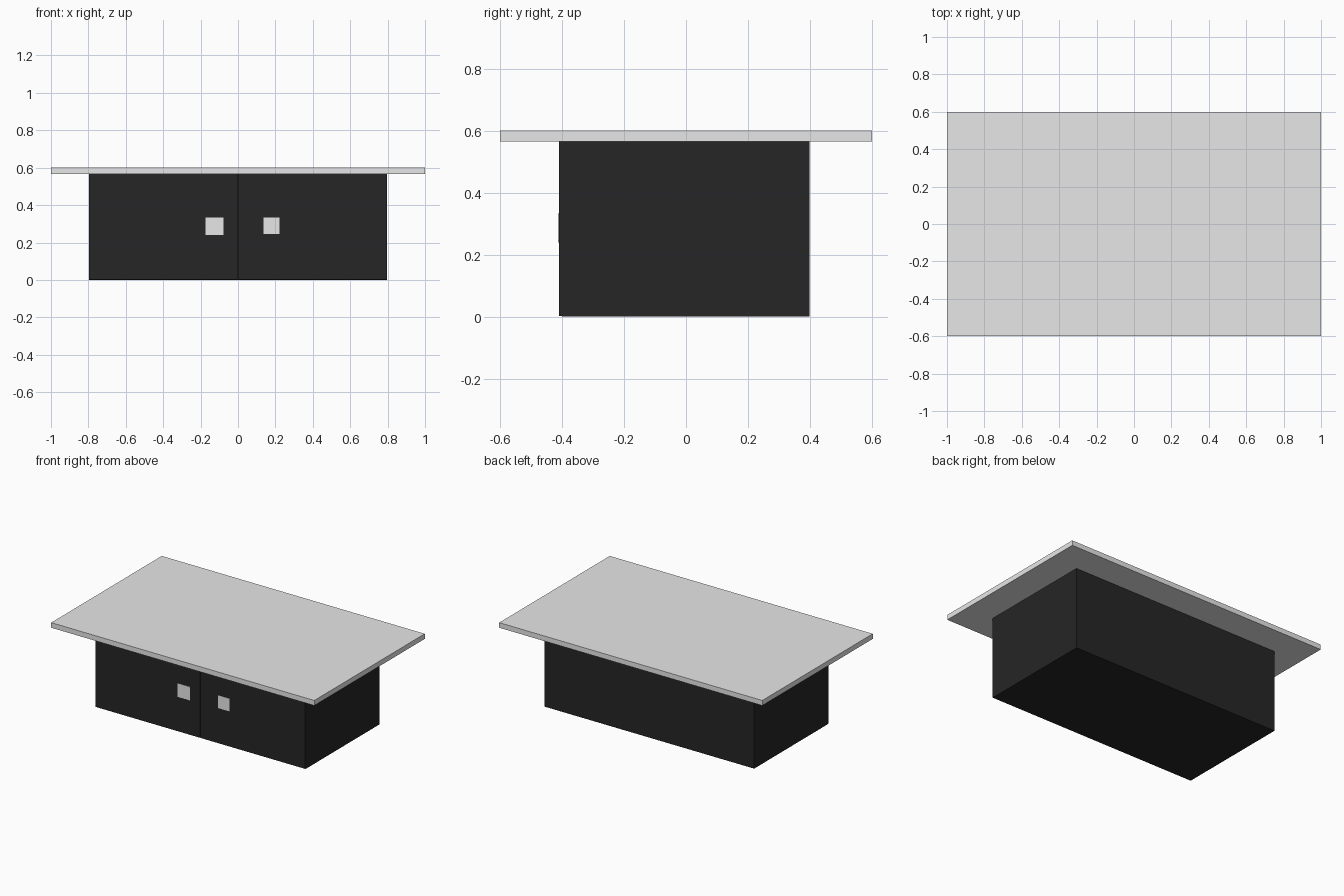
import bpy
import bmesh

if "Cube" in bpy.data.objects:
    bpy.data.objects.remove(bpy.data.objects["Cube"])


def material(name, value):
    m = bpy.data.materials.new(name)
    m.diffuse_color = (value, value, value, 1.0)
    m.use_nodes = True
    m.node_tree.nodes["Principled BSDF"].inputs["Base Color"].default_value = m.diffuse_color
    return m


light = material("light grey", 0.8)
dark = material("charcoal", 0.019)


def box(name, lo, hi, mat):
    """Axis-aligned box between two corners."""
    bm = bmesh.new()
    bmesh.ops.create_cube(bm, size=1.0)
    for v in bm.verts:
        v.co = [lo[i] if v.co[i] < 0 else hi[i] for i in range(3)]
    mesh = bpy.data.meshes.new(name)
    bm.to_mesh(mesh)
    bm.free()
    mesh.materials.append(mat)
    ob = bpy.data.objects.new(name, mesh)
    bpy.context.collection.objects.link(ob)
    return ob


# Overhanging slab top
box("table_top", (-1, -0.6, 0.565), (1, 0.6, 0.6), light)

# Cabinet body below it
box("cabinet_body", (-0.797, -0.4, 0), (0.797, 0.398, 0.565), dark)

# Two front doors with a narrow seam between them
box("left_door", (-0.797, -0.41, 0.003), (-0.002, -0.4, 0.565), dark)
box("right_door", (0.002, -0.41, 0.003), (0.797, -0.4, 0.565), dark)

# Flat square handles, one per door
box("left_handle", (-0.173, -0.412, 0.24), (-0.078, -0.408, 0.333), light)
box("right_handle", (0.137, -0.412, 0.245), (0.222, -0.408, 0.333), light)
